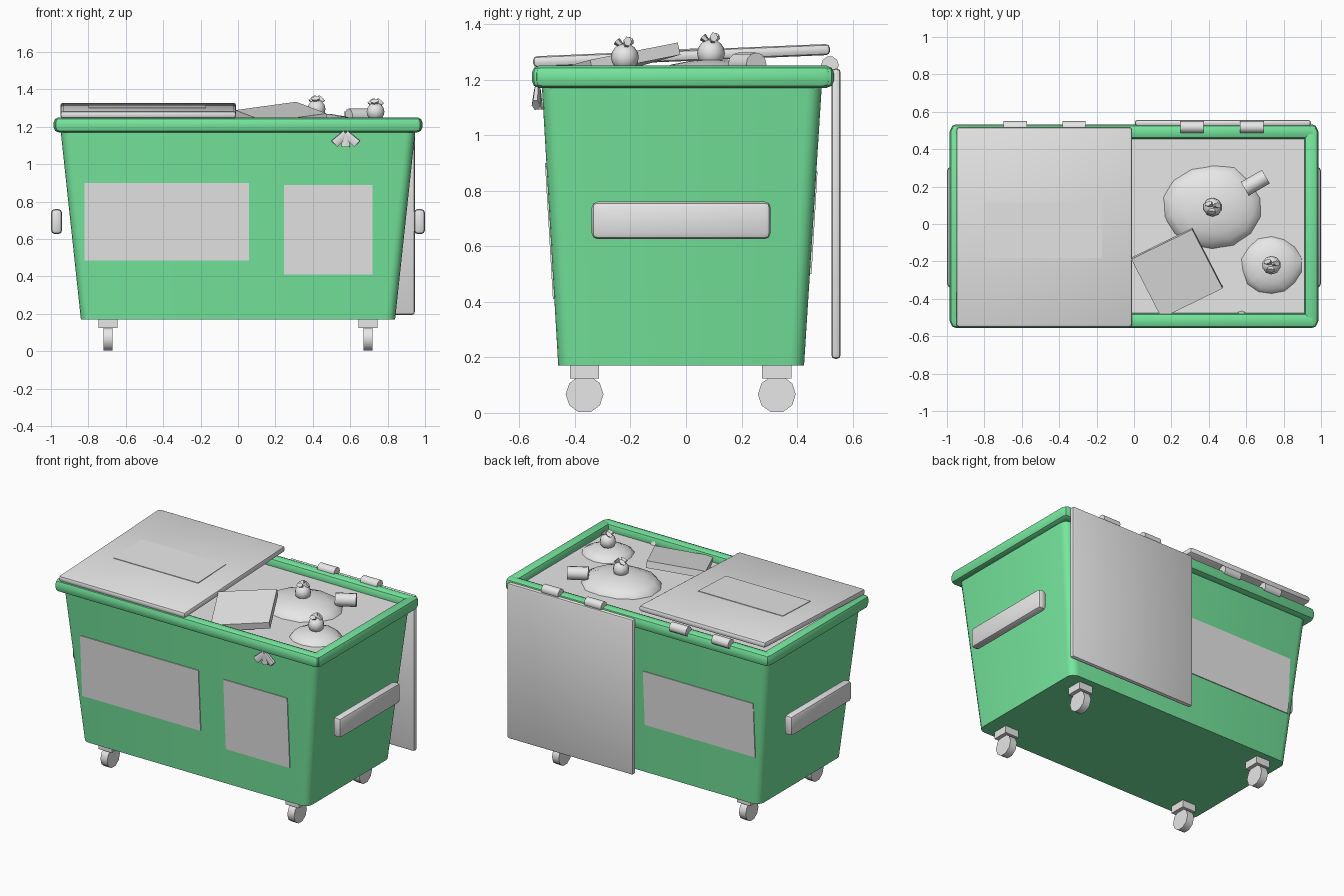
import bpy, bmesh, math, random
from mathutils import Vector, Matrix, Euler

if "Cube" in bpy.data.objects:
    bpy.data.objects.remove(bpy.data.objects["Cube"])

random.seed(4)
R = math.radians


def material(name, rgb):
    m = bpy.data.materials.new(name)
    m.diffuse_color = (*rgb, 1)
    m.use_nodes = True
    m.node_tree.nodes["Principled BSDF"].inputs["Base Color"].default_value = m.diffuse_color
    return m


GREEN = material("bin_green", (0.18, 0.8, 0.34))
GREY = material("light_grey", (0.8, 0.8, 0.8))


def finish(name, bm, mat, angle=40):
    bmesh.ops.recalc_face_normals(bm, faces=bm.faces)
    me = bpy.data.meshes.new(name)
    bm.to_mesh(me)
    bm.free()
    ob = bpy.data.objects.new(name, me)
    bpy.context.collection.objects.link(ob)
    me.materials.append(mat)
    bpy.ops.object.select_all(action='DESELECT')
    ob.select_set(True)
    bpy.context.view_layer.objects.active = ob
    bpy.ops.object.shade_smooth_by_angle(angle=R(angle))
    return ob


def box(name, size, loc, mat=GREY, rot=(0, 0, 0), bevel=0, segs=2):
    bm = bmesh.new()
    bmesh.ops.create_cube(bm, size=1)
    bmesh.ops.scale(bm, vec=size, verts=bm.verts)
    if bevel:
        bmesh.ops.bevel(bm, geom=bm.edges[:], offset=bevel, segments=segs,
                        profile=0.5, affect='EDGES')
    turn = Euler([R(a) for a in rot]).to_matrix().to_4x4()
    bm.transform(Matrix.Translation(loc) @ turn)
    return finish(name, bm, mat)


def rod(name, p, q, r1, r2, sides=10, flat=1.0):
    p, q = Vector(p), Vector(q)
    bm = bmesh.new()
    bmesh.ops.create_cone(bm, cap_ends=True, segments=sides, radius1=r1,
                          radius2=r2, depth=(q - p).length)
    bmesh.ops.scale(bm, vec=(1, flat, 1), verts=bm.verts)
    turn = Vector((0, 0, 1)).rotation_difference(q - p).to_matrix().to_4x4()
    bm.transform(Matrix.Translation((p + q) / 2) @ turn)
    return finish(name, bm, GREY)


# tapered body with rounded corners
bm = bmesh.new()
bmesh.ops.create_cube(bm, size=2)
upright = [e for e in bm.edges if abs(e.verts[0].co.z - e.verts[1].co.z) > 1]
for v in bm.verts:
    if v.co.z > 0:
        v.co = (v.co.x * 0.95, v.co.y * 0.505 - 0.015, 1.195)
    else:
        v.co = (v.co.x * 0.84, v.co.y * 0.4425 - 0.0175, 0.17)
bmesh.ops.bevel(bm, geom=upright, offset=0.05, segments=4, profile=0.5, affect='EDGES')
finish("body", bm, GREEN)

# rim bars around the opening
box("front_rim", (1.96, 0.078, 0.08), (0, -0.516, 1.21), GREEN, bevel=0.026)
box("back_rim", (1.96, 0.078, 0.08), (0, 0.493, 1.21), GREEN, bevel=0.026)
for s, side in ((-1, "left"), (1, "right")):
    box(side + "_rim", (0.075, 1.065, 0.08), (s * 0.948, -0.012, 1.21), GREEN, bevel=0.026)
    box(side + "_handle", (0.06, 0.645, 0.135), (s * 0.97, -0.0175, 0.693), bevel=0.022)

# rubbish surface
box("rubbish_surface", (1.86, 0.97, 0.02), (0, -0.012, 1.19))

# closed left lid with its plate, open right lid hanging behind
tilt = 2.4
box("closed_lid", (0.94, 1.07, 0.04), (-0.48, -0.016, 1.286), rot=(tilt, 0, 0), bevel=0.015)
box("closed_lid_plate", (0.63, 0.295, 0.005), (-0.485, -0.033, 1.3065), rot=(tilt, 0, 0))
box("open_lid", (0.94, 0.034, 1.045), (0.475, 0.54, 0.717), bevel=0.014)
for i, x in enumerate((-0.635, -0.32, 0.31, 0.63)):
    rod("hinge_%d" % i, (x - 0.062, 0.518, 1.252), (x + 0.062, 0.518, 1.252), 0.032, 0.032)

# wall plates, leaning with the tapered walls
lean = math.degrees(math.atan(0.06 / 1.03))
for name, x0, x1, z0, z1, s in (("front_wide_plate", -0.82, 0.06, 0.485, 0.9, -1),
                                ("front_small_plate", 0.245, 0.72, 0.41, 0.89, -1),
                                ("back_plate", -0.83, -0.01, 0.5, 0.87, 1)):
    z = (z0 + z1) / 2
    k = (z - 0.17) / 1.025
    y = -0.46 - 0.06 * k if s < 0 else 0.425 + 0.065 * k
    box(name, (x1 - x0, 0.008, z1 - z0), ((x0 + x1) / 2, y + s * 0.001, z), rot=(-s * lean, 0, 0))

# casters
for x in (-0.695, 0.695):
    for y in (-0.365, 0.327):
        box("caster_mount", (0.1, 0.105, 0.048), (x, y, 0.147))
        rod("caster_wheel", (x - 0.025, y, 0.067), (x + 0.025, y, 0.067), 0.068, 0.068, 10)


# rubbish bags: lumpy dome, round knot and splayed ears
def bag(name, x, y, rx, ry, top, knot):
    bm = bmesh.new()
    bmesh.ops.create_uvsphere(bm, u_segments=14, v_segments=10, radius=1)
    for v in bm.verts:
        f = 1 + random.uniform(-0.04, 0.04) if abs(v.co.z) < 0.9 else 1
        v.co = (x + v.co.x * rx * f, y + v.co.y * ry * f, 1.18 + v.co.z * (top - 1.18))
    finish(name, bm, GREY)
    bm = bmesh.new()
    bmesh.ops.create_uvsphere(bm, u_segments=10, v_segments=8, radius=0.05)
    bm.transform(Matrix.Translation((x, y, knot)))
    finish(name + "_knot", bm, GREY)
    for a in (20, 140, 260):
        d = Vector((math.cos(R(a)), math.sin(R(a)), 0))
        c = Vector((x, y, knot))
        rod(name + "_ear", c + Vector((0, 0, 0.03)), c + d * 0.03 + Vector((0, 0, 0.058)),
            0.01, 0.025, 6, 0.6)


bag("large_bag", 0.42, 0.09, 0.27, 0.235, 1.272, 1.295)
bag("small_bag", 0.735, -0.22, 0.168, 0.162, 1.25, 1.28)

# tilted carton and can
box("carton", (0.365, 0.36, 0.045), (0.23, -0.262, 1.258), rot=(10, -7, 26))
rod("can", (0.592, 0.188, 1.255), (0.705, 0.253, 1.255), 0.042, 0.042, 12)

# fruit peel hanging over the front rim
for q in ((0.515, -0.54, 1.108), (0.575, -0.53, 1.092), (0.637, -0.54, 1.108)):
    rod("peel_strip", (0.575, -0.535, 1.165), q, 0.02, 0.026, 6, 0.6)
rod("peel_end", (0.575, -0.482, 1.22), (0.575, -0.475, 1.18), 0.012, 0.03, 6, 0.6)
